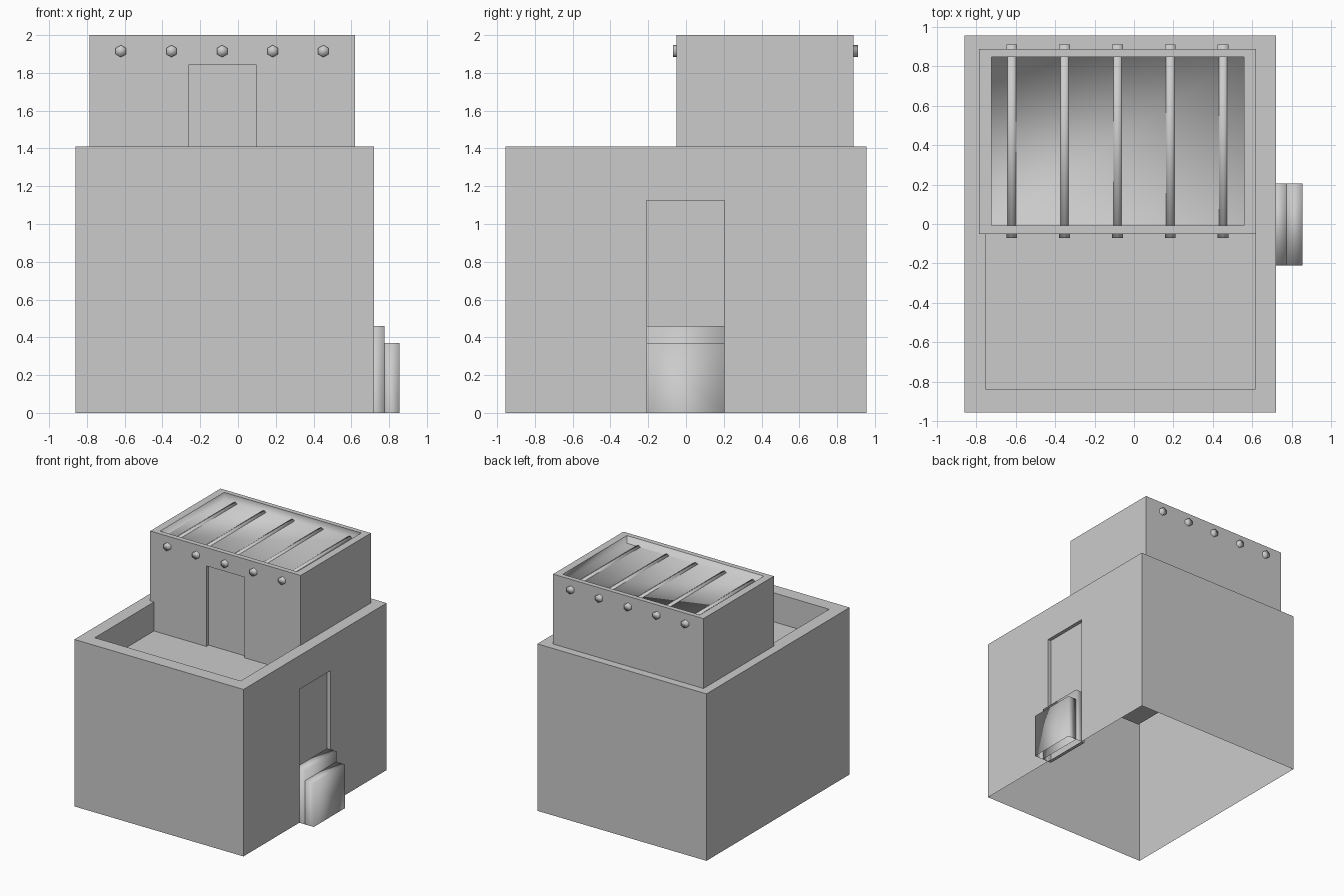
import bpy, bmesh
from mathutils import Vector

if "Cube" in bpy.data.objects:
    bpy.data.objects.remove(bpy.data.objects["Cube"], do_unlink=True)

GREY = (0.6, 0.6, 0.6, 1)
plaster = bpy.data.materials.new("plaster grey")
plaster.use_nodes = True
plaster.diffuse_color = GREY
plaster.node_tree.nodes["Principled BSDF"].inputs["Base Color"].default_value = GREY


def open_box(lo, hi):
    """Box shell without a bottom face."""
    bm = bmesh.new()
    bmesh.ops.create_cube(bm, size=1)
    lo, hi = Vector(lo), Vector(hi)
    for v in bm.verts:
        v.co = Vector(h if c > 0 else l for c, l, h in zip(v.co, lo, hi))
    bm.normal_update()
    bottom = [f for f in bm.faces if f.normal.z < -0.9]
    bmesh.ops.delete(bm, geom=bottom, context="FACES_ONLY")
    return bm


def facing(bm, direction):
    bm.normal_update()
    return [f for f in bm.faces if f.normal.dot(Vector(direction)) > 0.99]


def recess_door(bm, direction, axis, start, end, top, depth):
    """Cut a doorway outline into one wall and push it in."""
    side = Vector((0, 0, 0))
    side[axis] = 1
    for co, no in ((side * start, side), (side * end, side),
                   (Vector((0, 0, top)), Vector((0, 0, 1)))):
        wall = facing(bm, direction)
        geom = set(wall) | {e for f in wall for e in f.edges} | {v for f in wall for v in f.verts}
        bmesh.ops.bisect_plane(bm, geom=list(geom), plane_co=co, plane_no=no)
    for f in facing(bm, direction):
        c = f.calc_center_median()
        if start < c[axis] < end and c.z < top:
            bmesh.ops.inset_individual(bm, faces=[f], thickness=0, depth=-depth)
            break


def sink_roof(bm, lo, hi, floor, smooth=False):
    """Leave a rim around the roof and lower the middle to floor height."""
    roof = facing(bm, (0, 0, 1))
    roof = max(roof, key=lambda f: f.calc_center_median().z)
    mid = roof.calc_center_median()
    bmesh.ops.inset_individual(bm, faces=[roof], thickness=0, depth=0)
    for v in roof.verts:
        v.co.x = hi[0] if v.co.x > mid.x else lo[0]
        v.co.y = hi[1] if v.co.y > mid.y else lo[1]
    walls = bmesh.ops.inset_individual(bm, faces=[roof], thickness=0, depth=0)["faces"]
    for v in roof.verts:
        v.co.z = floor
    if smooth:
        for f in walls + [roof]:
            f.smooth = True


def finish(bm, name, smooth=False):
    if smooth:
        for f in bm.faces:
            f.smooth = True
    bm.normal_update()
    mesh = bpy.data.meshes.new(name)
    bm.to_mesh(mesh)
    bm.free()
    mesh.materials.append(plaster)
    bpy.context.collection.objects.link(bpy.data.objects.new(name, mesh))


# Ground storey: side doorway and walled terrace
TERRACE = 1.165
bm = open_box((-0.86, -0.955, 0), (0.72, 0.955, 1.41))
recess_door(bm, (1, 0, 0), 1, -0.21, 0.205, 1.125, 0.03)
sink_roof(bm, (-0.75, -0.84), (0.613, 0.84), TERRACE)
finish(bm, "ground_storey")

# Upper room: terrace doorway and shallow roof tray
bm = open_box((-0.785, -0.05, TERRACE), (0.62, 0.888, 2))
recess_door(bm, (0, -1, 0), 0, -0.26, 0.095, 1.845, 0.03)
sink_roof(bm, (-0.722, -0.008), (0.558, 0.848), 1.935, smooth=True)
finish(bm, "upper_room")

# Two steps below the side door
finish(open_box((0.69, -0.21, 0), (0.775, 0.205, 0.46)), "upper_step", smooth=True)
finish(open_box((0.775, -0.21, 0), (0.855, 0.205, 0.37)), "lower_step", smooth=True)

# Roof beams with ends poking through the walls
for i in range(5):
    bpy.ops.mesh.primitive_cylinder_add(
        vertices=6, radius=0.032, depth=0.98,
        location=(-0.62 + i * 0.268, 0.42, 1.915), rotation=(1.5708, 0, 0))
    beam = bpy.context.object
    beam.name = f"roof_beam_{i + 1}"
    beam.data.materials.append(plaster)
    bpy.ops.object.shade_smooth()
